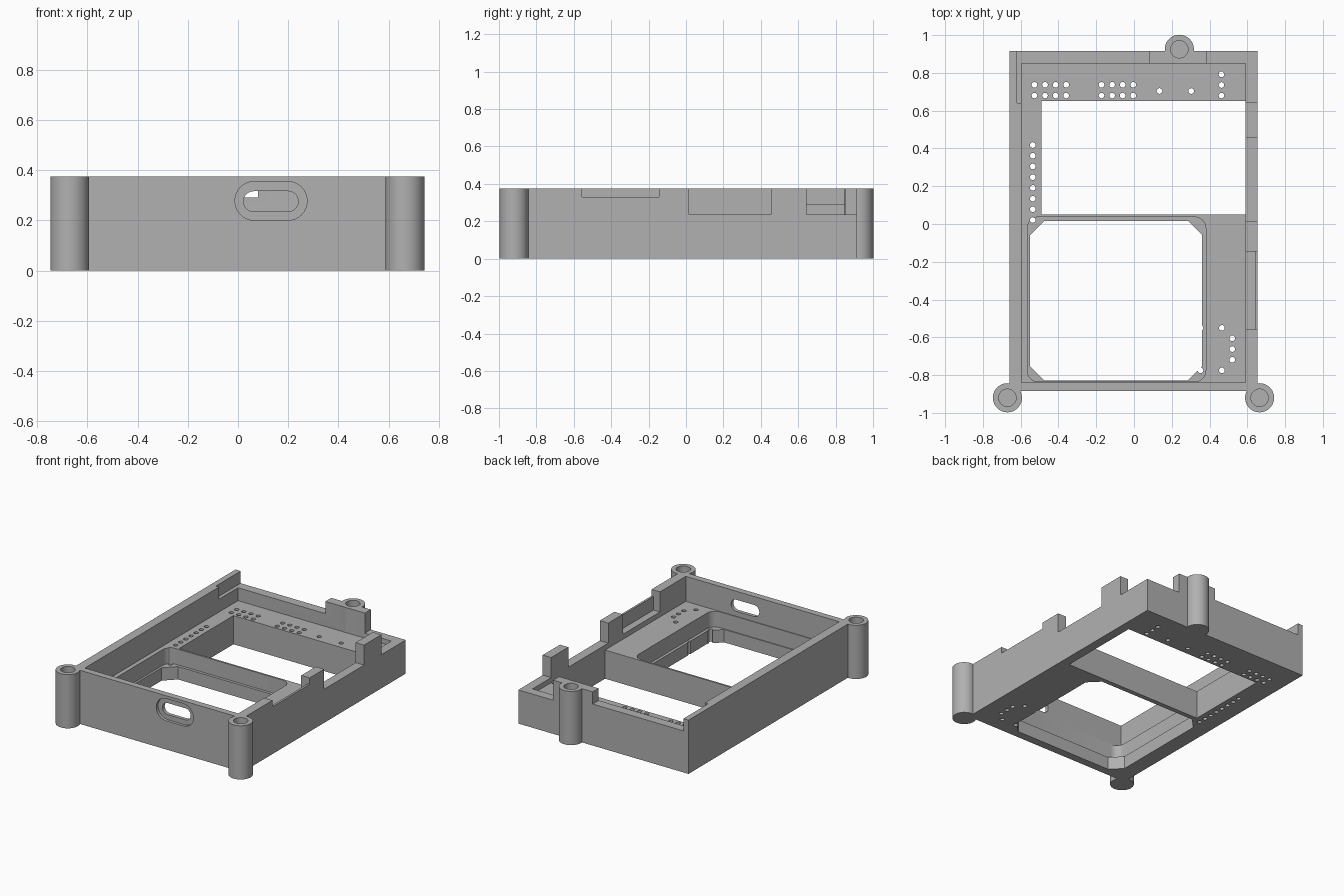
import bpy, bmesh, math
from mathutils import Matrix

cube = bpy.data.objects.get("Cube")
if cube:
    bpy.data.objects.remove(cube, do_unlink=True)

TOP, FLOOR, LEDGE, LOW = 0.375, 0.2, 0.09, 0.235
OVER = 0.5                      # cutters reach above the rim
UPRIGHT = Matrix.Rotation(math.radians(90), 4, 'X')

grey = bpy.data.materials.new("light grey plastic")
grey.use_nodes = True
COLOR = (0.44, 0.44, 0.44, 1)
grey.diffuse_color = COLOR
grey.node_tree.nodes["Principled BSDF"].inputs["Base Color"].default_value = COLOR


def outline(x0, x1, y0, y1, r=0, steps=8):
    """Rectangle with rounded (or, with one step, chamfered) corners."""
    if not r:
        return [(x0, y0), (x1, y0), (x1, y1), (x0, y1)]
    pts = []
    centers = [(x1 - r, y1 - r), (x0 + r, y1 - r), (x0 + r, y0 + r), (x1 - r, y0 + r)]
    for quarter, (cx, cy) in enumerate(centers):
        for i in range(steps + 1):
            a = (quarter + i / steps) * math.pi / 2
            pts.append((cx + r * math.cos(a), cy + r * math.sin(a)))
    return pts


def add_prism(bm, pts, z0, z1, matrix=None):
    verts = [bm.verts.new((x, y, z0)) for x, y in pts]
    doubles = bmesh.ops.remove_doubles
    face = bm.faces.new(verts)
    top = bmesh.ops.extrude_face_region(bm, geom=[face])["geom"]
    moved = [g for g in top if isinstance(g, bmesh.types.BMVert)]
    bmesh.ops.translate(bm, verts=moved, vec=(0, 0, z1 - z0))
    new = verts + moved
    if matrix:
        bmesh.ops.transform(bm, matrix=matrix, verts=new)
    doubles(bm, verts=new, dist=1e-5)


def make(name, prisms):
    bm = bmesh.new()
    for p in prisms:
        add_prism(bm, *p)
    bmesh.ops.recalc_face_normals(bm, faces=bm.faces[:])
    mesh = bpy.data.meshes.new(name)
    bm.to_mesh(mesh)
    bm.free()
    mesh.materials.append(grey)
    obj = bpy.data.objects.new(name, mesh)
    bpy.context.collection.objects.link(obj)
    return obj


def combine(target, operation, prisms):
    """Boolean each prism into the target, then discard the tool."""
    for p in prisms:
        tool = make("tool", [p])
        tool.hide_render = True
        mod = target.modifiers.new("shape", 'BOOLEAN')
        mod.operation, mod.solver, mod.object = operation, 'EXACT', tool
        bpy.context.view_layer.objects.active = target
        bpy.ops.object.modifier_apply(modifier=mod.name)
        bpy.data.objects.remove(tool, do_unlink=True)


def box(x0, x1, y0, y1, z0, z1=OVER):
    return (outline(x0, x1, y0, y1), z0, z1)


def disc(x, y, r, z0, z1, steps=12):
    return (outline(x - r, x + r, y - r, y + r, r, steps), z0, z1)


# Tray block
tray = make("tray", [box(-0.66, 0.655, -0.885, 0.915, 0, TOP)])

# Main cavity, rear window, ledged front window
combine(tray, 'DIFFERENCE', [
    box(-0.595, 0.59, -0.84, 0.85, FLOOR),
    box(-0.49, 0.59, 0.05, 0.65, -0.1, 0.22),
    (outline(-0.565, 0.38, -0.835, 0.037, 0.06), LEDGE, 0.22),
    (outline(-0.55, 0.36, -0.828, 0.017, 0.075, 1), -0.1, 0.15),
])

# Rim notches: right wall, rear wall, and inner step of left wall
combine(tray, 'DIFFERENCE', [
    box(0.58, 0.7, 0.015, 0.455, LOW),
    box(0.58, 0.7, 0.645, 1.0, LOW),
    box(0.385, 0.7, 0.84, 1.0, LOW),
    box(0.58, 0.7, -0.555, -0.145, 0.33),
    box(0.58, 0.64, -0.555, -0.145, LOW),
    box(-0.62, 0.08, 0.84, 1.0, 0.29),
    box(-0.62, -0.58, 0.64, 0.95, 0.29),
])

# Screw posts with blind bores
posts = [(-0.67, -0.92), (0.665, -0.92), (0.24, 0.925)]
combine(tray, 'UNION', [disc(x, y, 0.077, 0, TOP) for x, y in posts])
combine(tray, 'DIFFERENCE', [disc(x, y, 0.046, 0.12, OVER) for x, y in posts])

# Cable slot in the front wall with a shallow outer recess
combine(tray, 'DIFFERENCE', [
    (outline(-0.012, 0.275, 0.2, 0.355, 0.0775), 0.865, 0.95, UPRIGHT),
    (outline(0.022, 0.24, 0.235, 0.316, 0.0405), 0.8, 0.95, UPRIGHT),
])

# Pin holes through the floor
pins = [(start + 0.056 * i, y) for start in (-0.527, -0.172)
        for i in range(4) for y in (0.68, 0.737)]
pins += [(-0.536, 0.418 - 0.0567 * i) for i in range(8)]
pins += [(0.463, 0.68 + 0.056 * i) for i in range(3)]
pins += [(0.52, -0.605 - 0.057 * i) for i in range(3)]
pins += [(x, 0.704) for x in (0.135, 0.303)]
pins += [(x, y) for x in (0.352, 0.465) for y in (-0.55, -0.775)]
combine(tray, 'DIFFERENCE', [disc(x, y, 0.015, -0.1, 0.22, 4) for x, y in pins])

# Smooth only the round surfaces
bpy.ops.object.select_all(action='DESELECT')
tray.select_set(True)
bpy.context.view_layer.objects.active = tray
bpy.ops.object.shade_smooth_by_angle(angle=math.radians(30))
